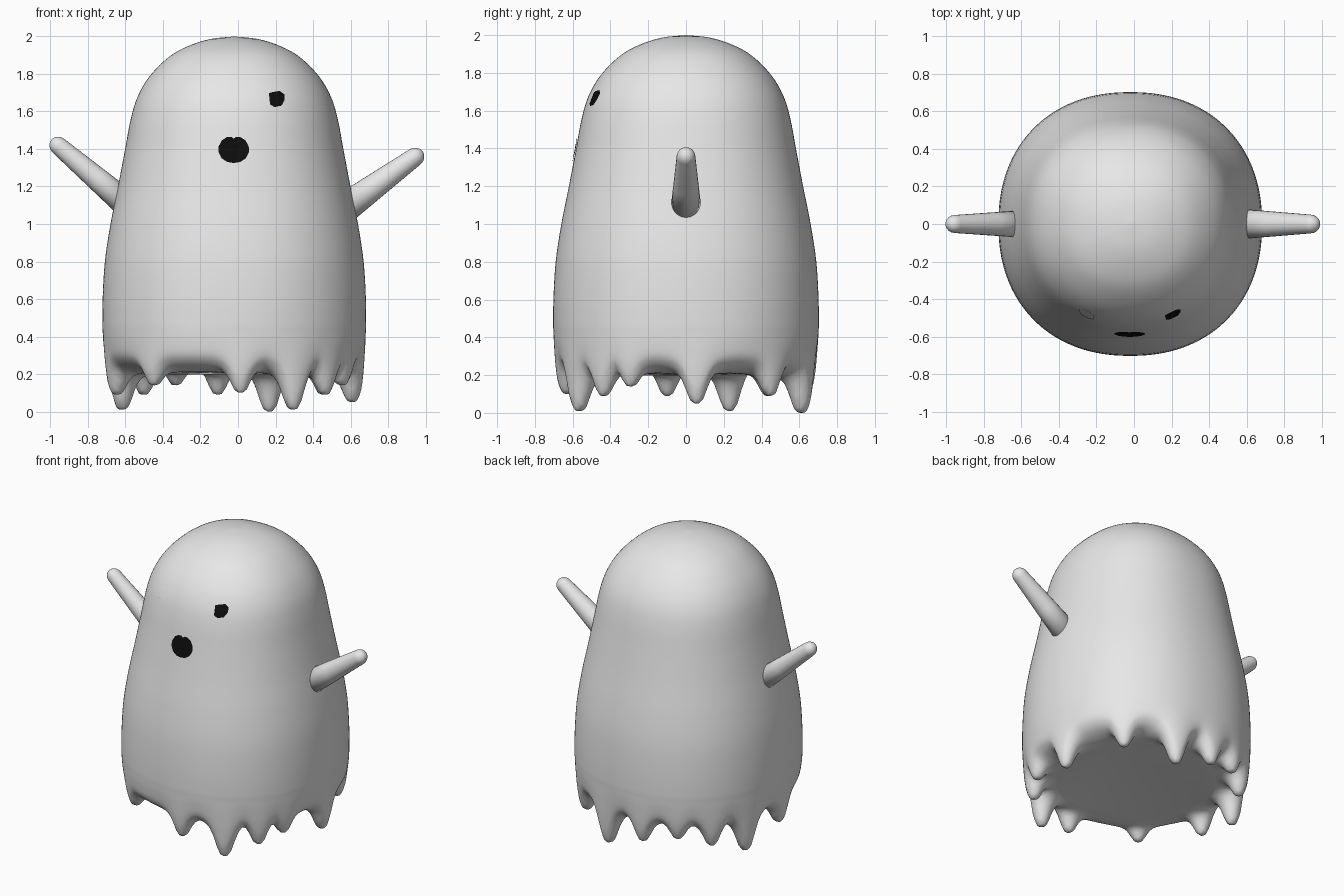
import bpy, bmesh, math
from mathutils import Vector

if "Cube" in bpy.data.objects:
    bpy.data.objects.remove(bpy.data.objects["Cube"])

CX, POW, SEG = -0.02, 2.2, 176


def material(name, rgb):
    m = bpy.data.materials.new(name)
    m.diffuse_color = (*rgb, 1)
    m.use_nodes = True
    m.node_tree.nodes["Principled BSDF"].inputs["Base Color"].default_value = m.diffuse_color
    return m


CLOTH = material("pale cloth", (0.8, 0.8, 0.8))
BLACK = material("black", (0.004, 0.004, 0.004))


def finish(bm, name, mat, smooth=True):
    me = bpy.data.meshes.new(name)
    bm.to_mesh(me)
    bm.free()
    me.materials.append(mat)
    for p in me.polygons:
        p.use_smooth = smooth
    ob = bpy.data.objects.new(name, me)
    bpy.context.collection.objects.link(ob)
    return ob


def squircle(a):
    return (abs(math.cos(a)) ** POW + abs(math.sin(a)) ** POW) ** (-1 / POW)


def spline(pts, n):
    """Catmull-Rom through 2D points."""
    out = []
    for i in range(len(pts) - 1):
        p = [Vector(pts[max(0, min(len(pts) - 1, i + k))]) for k in (-1, 0, 1, 2)]
        for j in range(n):
            t = j / n
            out.append(0.5 * (2 * p[1] + (p[2] - p[0]) * t
                              + (2 * p[0] - 5 * p[1] + 4 * p[2] - p[3]) * t * t
                              + (3 * p[1] - p[0] - 3 * p[2] + p[3]) * t ** 3))
    return out + [Vector(pts[-1])]


# Body profile (radius, height): dome, flaring side, hem rolled under
WALL = spline([(0.0, 2.0), (.13, 1.986), (.25, 1.947), (.35, 1.89), (.45, 1.79),
               (.515, 1.68), (.552, 1.56), (.582, 1.4), (.62, 1.2), (.66, 1.0),
               (.69, .8), (.702, .6), (.703, .45)], 4)
HEM = spline([(.703, .45), (.698, .38), (.685, .31), (.655, .265), (.61, .235),
              (.55, .215), (.49, .21)], 8)

# Hanging drips: (angle in degrees, tip height)
DRIPS = [(-87, .10), (-61, .01), (-42, .09), (-27, .14), (5, .05), (43, .09),
         (73, .0), (98, .09), (119, .14), (138, .09), (159, .01), (189, .09), (229, .14)]


def drip_drop(x, y, z):
    weight = max(0, min(1, (.42 - z) / .12))
    drop = 0
    for deg, tip in DRIPS:
        a = math.radians(deg)
        r = .63 * squircle(a)
        d = math.hypot(x - r * math.cos(a), y - r * math.sin(a))
        width = .05 + .12 * (.2 - tip) * .8
        f = 1 / (1 + (d / width) ** 3.5)
        drop = max(drop, f * (z - tip))
    return weight * drop


def build_body():
    bm = bmesh.new()
    top = bm.verts.new((CX, 0, 2))
    prev = None
    for r, z in WALL[1:] + HEM[1:]:
        ring = []
        for i in range(SEG):
            a = 2 * math.pi * i / SEG
            s = r * squircle(a)
            x, y = s * math.cos(a), s * math.sin(a)
            ring.append(bm.verts.new((x + CX, y, z - drip_drop(x, y, z))))
        for i in range(SEG):
            j = (i + 1) % SEG
            if prev:
                bm.faces.new((prev[i], ring[i], ring[j], prev[j]))
            else:
                bm.faces.new((top, ring[i], ring[j]))
        prev = ring
    bm.faces.new(prev[::-1])
    return finish(bm, "body", CLOTH)


def front_y(x, z):
    """Front surface of the body at x, z."""
    for a, b in zip(WALL, WALL[1:]):
        if b.y <= z <= a.y:
            r = a.x + (b.x - a.x) * (a.y - z) / (a.y - b.y)
            return -(r ** POW - abs(x - CX) ** POW) ** (1 / POW)


def face_patch(name, cx, cz, outline, mat, inward=False):
    """Thin patch that follows the body surface."""
    bm = bmesh.new()

    def vert(x, z):
        return bm.verts.new((x, front_y(x, z) - .006, z))
    mid = vert(cx, cz)
    rings = [[vert(cx + x * k, cz + z * k) for x, z in outline] for k in (.5, 1)]
    n = len(outline)
    for i in range(n):
        j = (i + 1) % n
        bm.faces.new((mid, rings[0][i], rings[0][j]))
        bm.faces.new((rings[0][i], rings[1][i], rings[1][j], rings[0][j]))
    if inward:
        bmesh.ops.reverse_faces(bm, faces=bm.faces[:])
    finish(bm, name, mat, False)


def arm(name, base, tip, r0, r1):
    """Tapered limb with a round end, from profile rings along its axis."""
    base, tip = Vector(base), Vector(tip)
    axis = (tip - base).normalized()
    side = Vector((0, 1, 0))
    up = axis.cross(side)
    length = (tip - base).length
    prof = [(0, r0), (length * .5, (r0 + r1) / 2)]
    prof += [(length + r1 * 1.1 * math.sin(t), r1 * math.cos(t))
             for t in (math.radians(15 * k) for k in range(6))]
    bm = bmesh.new()
    n, prev = 24, None
    for d, r in prof:
        ring = [bm.verts.new(base + axis * d + r * (side * math.cos(2 * math.pi * i / n)
                             + up * math.sin(2 * math.pi * i / n))) for i in range(n)]
        if prev:
            for i in range(n):
                j = (i + 1) % n
                bm.faces.new((prev[i], prev[j], ring[j], ring[i]))
        else:
            bm.faces.new(ring)
        prev = ring
    end = bm.verts.new(tip + axis * r1 * 1.1)
    for i in range(n):
        bm.faces.new((prev[i], prev[(i + 1) % n], end))
    bmesh.ops.recalc_face_normals(bm, faces=bm.faces[:])
    finish(bm, name, CLOTH)


build_body()

# Eyes and open mouth
EYE = [(-.042, .03), (-.036, -.03), (-.012, -.043), (.025, -.036), (.042, -.005),
       (.04, .025), (.015, .043), (-.025, .036)]
face_patch("right_eye", .207, 1.667, EYE, BLACK)
face_patch("left_eye", -.253, 1.667, [(-x, z) for x, z in EYE][::-1], CLOTH, True)
half = [(0, -.07), (.035, -.064), (.064, -.045), (.082, -.01), (.08, .02),
        (.062, .052), (.035, .069), (.012, .07)]
MOUTH = half + [(0, .06)] + [(-x, z) for x, z in half[:0:-1]]
face_patch("mouth", -.023, 1.395, MOUTH, BLACK)

# Raised arms
arm("right_arm", (.52, 0, 1.05), (.94, 0, 1.355), .085, .05)
arm("left_arm", (-.54, 0, 1.06), (-.955, 0, 1.415), .077, .048)
